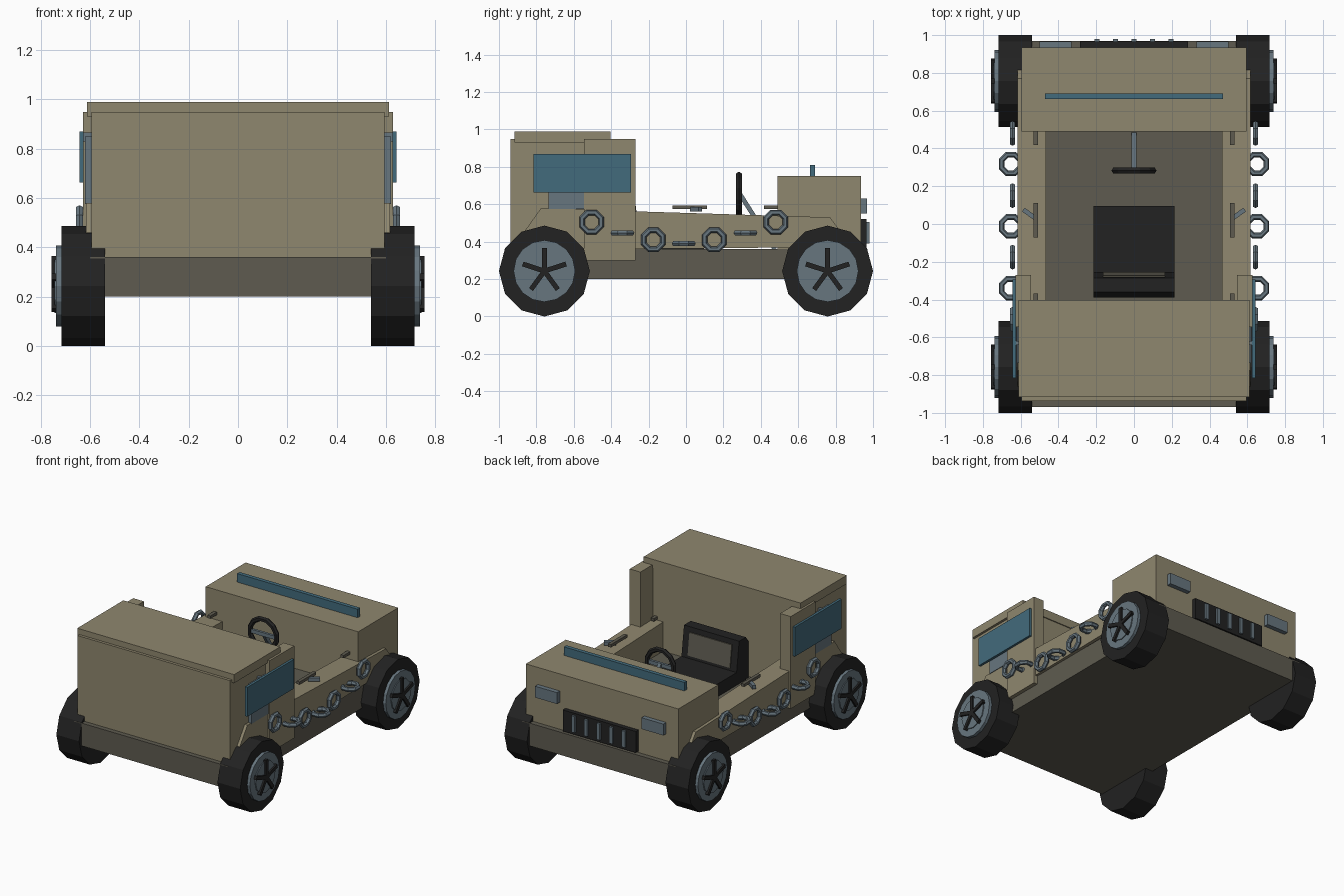
import bpy, bmesh, math
from mathutils import Vector, Matrix

if "Cube" in bpy.data.objects:
    bpy.data.objects.remove(bpy.data.objects["Cube"])


def mat(name, rgb):
    m = bpy.data.materials.new(name)
    m.diffuse_color = (*rgb, 1)
    m.use_nodes = True
    m.node_tree.nodes["Principled BSDF"].inputs["Base Color"].default_value = m.diffuse_color
    return m


TAN = mat("tan paint", (0.275, 0.242, 0.157))
BROWN = mat("grey brown", (0.112, 0.105, 0.080))
BLACK = mat("black rubber", (0.016, 0.016, 0.016))
STEEL = mat("blue grey steel", (0.135, 0.180, 0.212))
TEAL = mat("teal glass", (0.055, 0.145, 0.200))


def finish(name, bm, m):
    bmesh.ops.recalc_face_normals(bm, faces=bm.faces)
    me = bpy.data.meshes.new(name)
    bm.to_mesh(me)
    bm.free()
    me.materials.append(m)
    ob = bpy.data.objects.new(name, me)
    bpy.context.collection.objects.link(ob)
    return ob


def box(name, x, y, z, m, tilt=None):
    """Box from (min, max) ranges, optionally rotated about its centre."""
    bm = bmesh.new()
    mid = Vector([(a + b) / 2 for a, b in (x, y, z)])
    size = [abs(b - a) for a, b in (x, y, z)]
    M = Matrix.Translation(mid)
    if tilt:
        M = M @ tilt
    bmesh.ops.create_cube(bm, size=1, matrix=M @ Matrix.Diagonal((*size, 1)))
    return finish(name, bm, m)


def extrude_x(name, pts, x0, x1, m):
    """(y, z) profile extruded along x."""
    bm = bmesh.new()
    f = bm.faces.new([bm.verts.new((x0, y, z)) for y, z in pts])
    g = bmesh.ops.extrude_face_region(bm, geom=[f])
    bmesh.ops.translate(bm, vec=(x1 - x0, 0, 0),
                        verts=[v for v in g["geom"] if isinstance(v, bmesh.types.BMVert)])
    return finish(name, bm, m)


def disc(name, x0, x1, y, z, r, n, m):
    pts = [(y + r * math.sin(2 * math.pi * i / n), z + r * math.cos(2 * math.pi * i / n))
           for i in range(n)]
    return extrude_x(name, pts, x0, x1, m)


def ring(name, centre, axis, r, t, n, k, m):
    """Low-poly torus round the given axis."""
    bm = bmesh.new()
    q = Vector((0, 0, 1)).rotation_difference(Vector(axis))
    rows = []
    for i in range(n):
        a = 2 * math.pi * (i + 0.5) / n
        rows.append([bm.verts.new(Vector(centre) + q @ Vector((
            (r + t * math.cos(b)) * math.cos(a), (r + t * math.cos(b)) * math.sin(a),
            t * math.sin(b)))) for b in [2 * math.pi * j / k for j in range(k)]])
    for i in range(n):
        for j in range(k):
            p, s = rows[i], rows[(i + 1) % n]
            bm.faces.new((p[j], s[j], s[(j + 1) % k], p[(j + 1) % k]))
    return finish(name, bm, m)


# chassis, solid rear box with roof lid, hood
box("chassis", (-0.6, 0.6), (-0.97, 0.97), (0.2, 0.36), BROWN)
box("rear_box", (-0.595, 0.595), (-0.937, -0.41), (0.36, 0.95), TAN)
box("roof_lid", (-0.612, 0.612), (-0.917, -0.403), (0.93, 0.99), TAN)
box("hood", (-0.595, 0.595), (0.49, 0.935), (0.36, 0.75), TAN)
box("windscreen", (-0.47, 0.47), (0.662, 0.69), (0.74, 0.81), TEAL)

# grille with bars
box("grille", (-0.285, 0.285), (0.93, 0.966), (0.37, 0.52), BLACK)
for i in range(-2, 3):
    box("grille_bar", (i * 0.098 - 0.013, i * 0.098 + 0.013), (0.96, 0.98), (0.39, 0.505), STEEL)

# seat with leaning back and panel
box("seat_cushion", (-0.215, 0.215), (-0.36, 0.095), (0.36, 0.45), BLACK)
extrude_x("seat_back", [(-0.39, 0.36), (-0.25, 0.40), (-0.285, 0.66), (-0.36, 0.66), (-0.39, 0.62)],
          -0.215, 0.215, BLACK)
extrude_x("seat_panel", [(-0.26, 0.47), (-0.253, 0.47), (-0.273, 0.625), (-0.285, 0.625)],
          -0.165, 0.165, BROWN)

# steering wheel, spokes and column
ring("steering_wheel", (0, 0.283, 0.655), (0, 1, 0), 0.105, 0.018, 12, 6, BLACK)
box("steering_spoke", (-0.1, 0.1), (0.274, 0.292), (0.642, 0.668), STEEL)
c0, c1 = Vector((0, 0.285, 0.66)), Vector((0, 0.475, 0.36))
mid = (c0 + c1) / 2
L = (c1 - c0).length / 2
box("steering_column", (-0.012, 0.012), (mid.y - 0.012, mid.y + 0.012), (mid.z - L, mid.z + L),
    STEEL, Vector((0, 0, 1)).rotation_difference(c1 - c0).to_matrix().to_4x4())

for s in (-1, 1):
    # side rail, pillar, side window and panel
    extrude_x("side_rail", [(-0.86, 0.355), (-0.86, 0.46), (-0.775, 0.58), (-0.27, 0.562),
                            (0.77, 0.53), (0.83, 0.45), (0.83, 0.372)], s * 0.465, s * 0.616, TAN)
    box("pillar", (s * 0.545, s * 0.628), (-0.545, -0.27), (0.3, 0.95), TAN)
    box("side_window", (s * 0.626, s * 0.644), (-0.815, -0.295), (0.663, 0.87), TEAL)
    box("side_panel", (s * 0.59, s * 0.62), (-0.735, -0.54), (0.575, 0.85), STEEL)
    box("window_bracket", (s * 0.59, s * 0.632), (-0.64, -0.62), (0.83, 0.865), STEEL)
    box("headlight", (s * 0.33, s * 0.5), (0.93, 0.967), (0.55, 0.63), STEEL)

    # rail handles and lever
    for y in (0.51, 0.02, -0.46):
        box("rail_handle", (s * 0.508, s * 0.532), (y - 0.092, y + 0.092), (0.574, 0.594), BROWN)
    box("lever", (s * 0.517, s * 0.593), (0.042, 0.066), (0.56, 0.585), STEEL,
        Matrix.Rotation(s * math.radians(35), 4, 'Z'))

    # hanging chain: upright and flat links in turn
    for y, z in ((-0.505, 0.505), (-0.175, 0.41), (0.15, 0.41), (0.48, 0.505)):
        ring("chain_link", (s * 0.643, y, z), (1, 0, 0), 0.055, 0.016, 8, 6, STEEL)
    for y, z in ((-0.34, 0.447), (-0.012, 0.39), (0.318, 0.447)):
        ring("chain_link_flat", (s * 0.652, y, z), (0, 0, 1), 0.053, 0.016, 8, 6, STEEL)

    # wheels: tyre, hub, inner disc, five spokes
    for y in (-0.757, 0.757):
        z = 0.243
        disc("tyre", s * 0.54, s * 0.717, y, z, 0.243, 12, BLACK)
        disc("hub", s * 0.70, s * 0.738, y, z, 0.165, 16, STEEL)
        disc("hub_centre", s * 0.73, s * 0.745, y, z, 0.11, 12, STEEL)
        for i in range(5):
            a = 2 * math.pi * i / 5
            d = Vector((math.sin(a), math.cos(a)))
            n = Vector((d.y, -d.x))
            c = Vector((y, z))
            extrude_x("wheel_spoke", [c + n * 0.013, c + d * 0.122 + n * 0.013,
                                      c + d * 0.122 - n * 0.013, c - n * 0.013],
                      s * 0.735, s * 0.757, BLACK)
